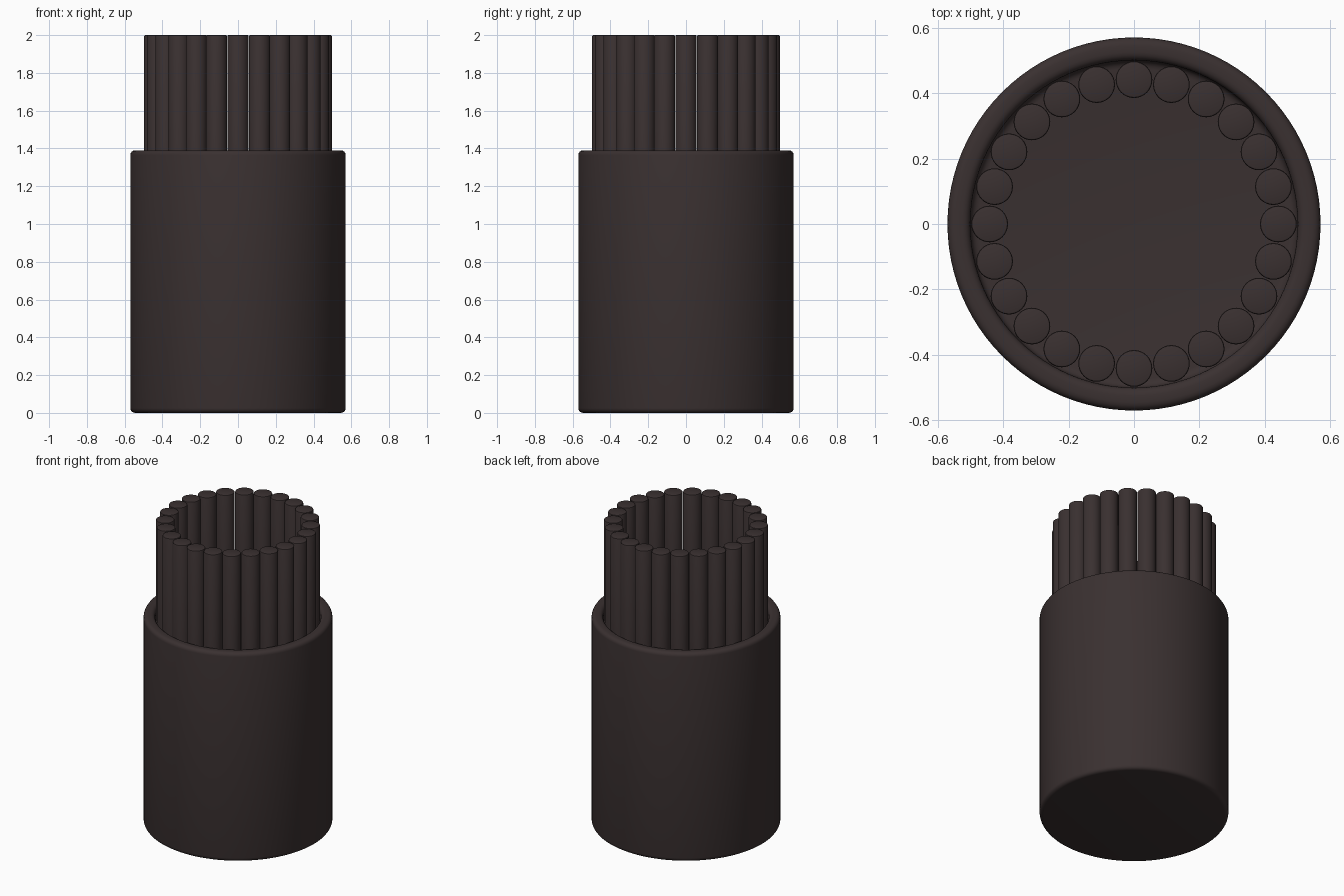
import bpy
import bmesh
import math

cube = bpy.data.objects.get("Cube")
if cube:
    bpy.data.objects.remove(cube, do_unlink=True)

dark = bpy.data.materials.new("dark_brown")
dark.use_nodes = True
colour = (0.042, 0.030, 0.030, 1)
dark.diffuse_color = colour
dark.node_tree.nodes["Principled BSDF"].inputs["Base Color"].default_value = colour


def lathe(name, profile, steps, bevel, segments):
    """Turn an (r, z) profile about z, round its sharp edges and smooth it."""
    bm = bmesh.new()
    verts = [bm.verts.new((r, 0, z)) for r, z in profile]
    edges = [bm.edges.new(pair) for pair in zip(verts, verts[1:])]
    bmesh.ops.spin(bm, geom=verts + edges, cent=(0, 0, 0), axis=(0, 0, 1),
                   angle=math.tau, steps=steps)
    bmesh.ops.remove_doubles(bm, verts=bm.verts, dist=1e-4)
    bmesh.ops.recalc_face_normals(bm, faces=bm.faces)
    sharp = [e for e in bm.edges
             if len(e.link_faces) == 2 and e.calc_face_angle() > math.radians(60)]
    bmesh.ops.bevel(bm, geom=sharp, offset=bevel, segments=segments,
                    profile=0.5, affect='EDGES')
    mesh = bpy.data.meshes.new(name)
    bm.to_mesh(mesh)
    bm.free()
    mesh.materials.append(dark)
    obj = bpy.data.objects.new(name, mesh)
    bpy.context.collection.objects.link(obj)
    bpy.ops.object.select_all(action='DESELECT')
    bpy.context.view_layer.objects.active = obj
    obj.select_set(True)
    bpy.ops.object.shade_smooth_by_angle(angle=math.radians(40))
    return obj


# Open cup with a thick wall and rounded rim
OUTER, INNER, RIM, FLOOR = 0.57, 0.50, 1.39, 0.07
lathe("cup", [(0, 0), (OUTER, 0), (OUTER, RIM), (INNER, RIM), (INNER, FLOOR), (0, FLOOR)],
      96, 0.025, 4)

# Ring of round sticks standing on the cup floor
COUNT, RING, STICK = 24, 0.441, 0.056
first = lathe("stick_1", [(0, FLOOR), (STICK, FLOOR), (STICK, 2), (0, 2)], 32, 0.006, 2)
for i in range(COUNT):
    stick = first
    if i:
        stick = bpy.data.objects.new(f"stick_{i + 1}", first.data)
        bpy.context.collection.objects.link(stick)
    angle = math.tau * i / COUNT
    stick.location = (RING * math.cos(angle), RING * math.sin(angle), 0)
